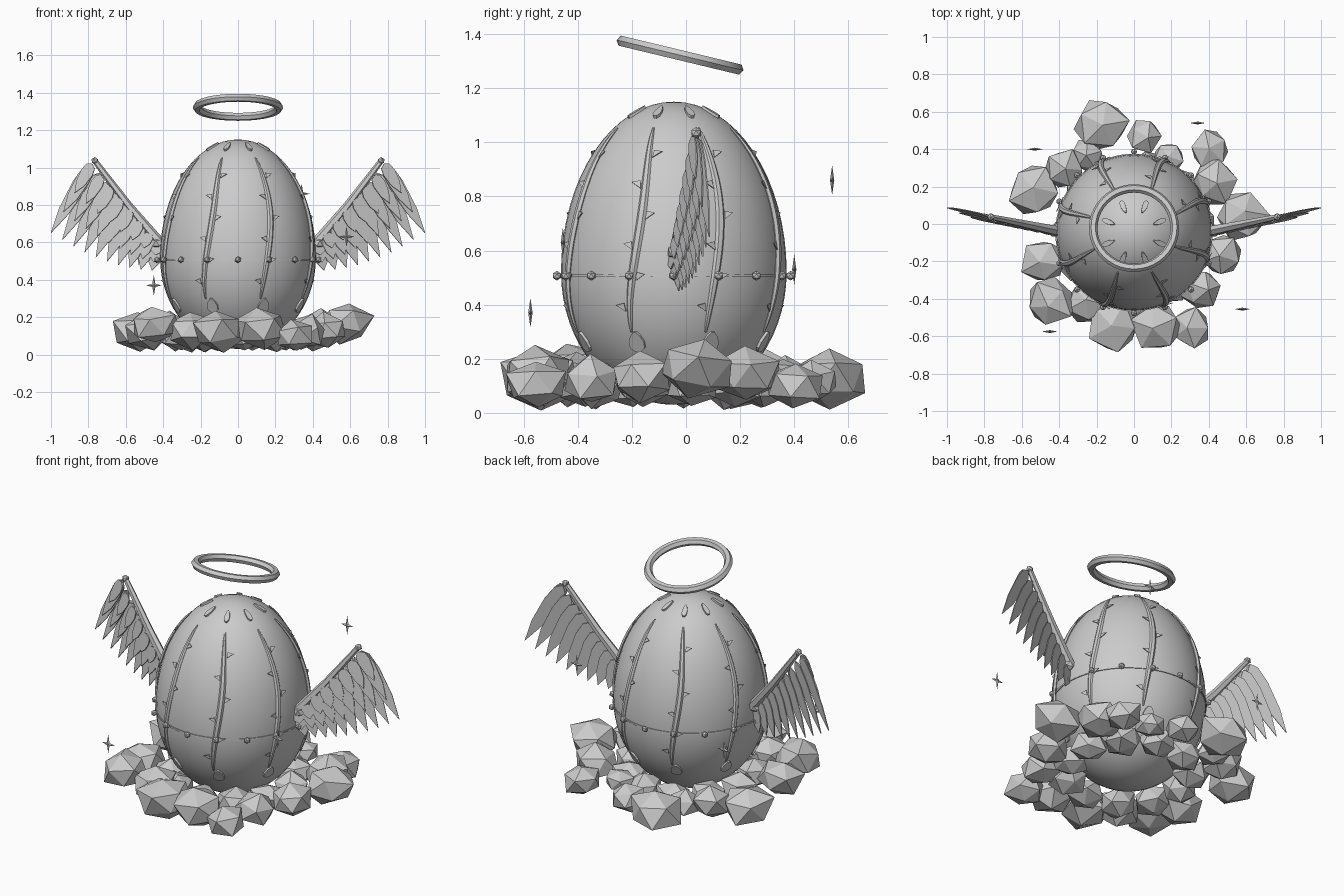
import bpy, bmesh, math, random
from math import sin, cos, pi, radians
from mathutils import Vector, Matrix

random.seed(4)
cube = bpy.data.objects.get("Cube")
if cube:
    bpy.data.objects.remove(cube, do_unlink=True)

grey = bpy.data.materials.new("stone grey")
grey.use_nodes = True
GREY = (0.6, 0.6, 0.6, 1)
grey.diffuse_color = GREY
grey.node_tree.nodes["Principled BSDF"].inputs["Base Color"].default_value = GREY

CY, RAD, MID, TOP, BOTTOM = -0.045, 0.417, 0.52, 1.15, 0.03


def finish(name, bm, smooth=False):
    bmesh.ops.recalc_face_normals(bm, faces=bm.faces)
    mesh = bpy.data.meshes.new(name)
    bm.to_mesh(mesh)
    bm.free()
    mesh.materials.append(grey)
    ob = bpy.data.objects.new(name, mesh)
    bpy.context.collection.objects.link(ob)
    if smooth:
        bpy.ops.object.select_all(action='DESELECT')
        ob.select_set(True)
        bpy.context.view_layer.objects.active = ob
        bpy.ops.object.shade_smooth_by_angle(angle=radians(40))
    return ob


def egg_radius(z):
    half = TOP - MID if z > MID else MID - BOTTOM
    return RAD * math.sqrt(max(0, 1 - ((z - MID) / half) ** 2))


def on_egg(a, z, lift=0.0):
    """Point on the shell, with the outward, sideways and upward directions there."""
    def point(h):
        return Vector((egg_radius(h) * sin(a), CY - egg_radius(h) * cos(a), h))
    side = Vector((cos(a), sin(a), 0))
    up = (point(z + 0.01) - point(z - 0.01)).normalized()
    out = side.cross(up).normalized()
    return point(z) + out * lift, out, side, up


def plate(bm, outline, origin, u, v, thick):
    """Thin slab with the given outline in the u, v plane."""
    n = u.cross(v).normalized() * thick / 2
    rings = [[bm.verts.new(origin + u * a + v * b + n * s) for a, b in outline] for s in (-1, 1)]
    bm.faces.new(rings[0][::-1])
    bm.faces.new(rings[1])
    for i in range(len(outline)):
        j = (i + 1) % len(outline)
        bm.faces.new((rings[0][i], rings[0][j], rings[1][j], rings[1][i]))


def ball(bm, centre, r):
    bmesh.ops.create_icosphere(bm, subdivisions=1, radius=r, matrix=Matrix.Translation(centre))


def tube(bm, path, radii, ups, sides=6, flat=1.0):
    """Sweep a polygon along a path; ups gives the flattened direction."""
    rings = []
    for i, p in enumerate(path):
        d = (path[min(i + 1, len(path) - 1)] - path[max(i - 1, 0)]).normalized()
        side = d.cross(ups[i]).normalized()
        up = side.cross(d)
        rings.append([bm.verts.new(p + radii[i] * (side * cos(2 * pi * k / sides)
                      + up * sin(2 * pi * k / sides) * flat)) for k in range(sides)])
    for a, b in zip(rings, rings[1:]):
        for k in range(sides):
            m = (k + 1) % sides
            bm.faces.new((a[k], a[m], b[m], b[k]))
    bm.faces.new(rings[0][::-1])
    bm.faces.new(rings[-1])


# Egg shell: a sphere stretched differently above and below its widest ring
bm = bmesh.new()
bmesh.ops.create_uvsphere(bm, u_segments=48, v_segments=32, radius=1)
for v in bm.verts:
    v.co = Vector((v.co.x * RAD, v.co.y * RAD + CY,
                   MID + v.co.z * (TOP - MID if v.co.z > 0 else MID - BOTTOM)))
finish("egg_shell", bm, True)

# Vines with leaves, and an oval pad above and below each
vines, leaves, pads = bmesh.new(), bmesh.new(), bmesh.new()
oval = [(cos(2 * pi * k / 10), sin(2 * pi * k / 10)) for k in range(10)]
leaf = [(0, -0.014), (0.036, 0.01), (0.004, 0.018)]
N = 24
for k in range(8):
    base = radians(22.5 + 45 * k)

    def angle(t):
        return base - 0.07 * cos(t * 4 + 0.3) + 0.03 * sin(k * 1.7)

    frames = [on_egg(angle(i / N), 0.3 + 0.75 * i / N, 0.004) for i in range(N + 1)]
    tube(vines, [f[0] for f in frames],
         [0.004 + 0.013 * sin(pi * i / N) ** 0.6 for i in range(N + 1)],
         [f[1] for f in frames], flat=0.7)
    for i in range(6):
        t = 0.12 + 0.15 * i
        p, out, side, up = on_egg(angle(t), 0.3 + 0.75 * t, 0.006)
        s = 1 if i % 2 else -1
        plate(leaves, leaf, p + side * s * 0.016, (side * s + out * 0.1).normalized(), up, 0.004)
    for z, w, h in ((1.11, 0.014, 0.04), (0.265, 0.03, 0.042)):
        p, out, side, up = on_egg(base, z, 0.002)
        plate(pads, [(a * w * (1 - 0.35 * b), b * h) for a, b in oval], p, side, up, 0.012)
finish("vines", vines, True)
finish("vine_leaves", leaves)
finish("oval_pads", pads)

# Waist band and its beads
bm = bmesh.new()
bands = [[bm.verts.new((r * sin(pi * i / 32), CY - r * cos(pi * i / 32), z)) for i in range(64)]
         for r, z in ((0.41, 0.502), (0.421, 0.502), (0.421, 0.512), (0.41, 0.512))]
for a, b in zip(bands, bands[1:] + bands[:1]):
    for i in range(64):
        j = (i + 1) % 64
        bm.faces.new((a[i], a[j], b[j], b[i]))
finish("waist_band", bm, True)
bm = bmesh.new()
for i in range(16):
    a = radians(22.5 * i)
    ball(bm, (0.432 * sin(a), CY - 0.432 * cos(a), 0.507), 0.018)
finish("waist_beads", bm)

# Halo: six-sided ring, tilted down towards the back
bm = bmesh.new()
rings = []
for i in range(40):
    a = 2 * pi * i / 40
    rings.append([bm.verts.new(((0.218 + 0.023 * cos(pi * k / 3)) * cos(a),
                                (0.218 + 0.023 * cos(pi * k / 3)) * sin(a),
                                0.022 * sin(pi * k / 3))) for k in range(6)])
for i in range(40):
    a, b = rings[i], rings[(i + 1) % 40]
    for k in range(6):
        m = (k + 1) % 6
        bm.faces.new((a[k], b[k], b[m], a[m]))
bm.transform(Matrix.Translation((0, -0.022, 1.322)) @ Matrix.Rotation(radians(-13.5), 4, 'X'))
finish("halo", bm, True)


# Wings: a bone with three overlapping rows of feathers
def wing_point(x, z, forward=0.0):
    return Vector((x, -0.035 + 0.21 * (x - 0.42) - forward, z))


blade = [(0, 0), (0.75, 0.08), (1, 0.3), (0.75, 0.68), (0, 1), (-0.75, 0.68), (-1, 0.3), (-0.75, 0.08)]
for label, s in (("left", 1), ("right", -1)):
    mirror = Matrix.Diagonal((s, 1, 1, 1))
    bm = bmesh.new()
    ends = [wing_point(0.41, 0.59), wing_point(0.58, 0.79), wing_point(0.765, 1.035)]
    tube(bm, ends, [0.028, 0.022, 0.015], [Vector((0, 1, 0))] * 3)
    ball(bm, ends[0] + Vector((0.02, 0, 0.005)), 0.034)
    ball(bm, ends[2], 0.021)
    bm.transform(mirror)
    finish(label + "_wing_bone", bm)
    bm = bmesh.new()
    for row, (reach, count, width) in enumerate(((1, 10, 0.043), (0.7, 9, 0.04), (0.42, 8, 0.036))):
        for i in range(count):
            t = i / (count - 1)
            root = wing_point(0.43 + 0.35 * t, 0.59 + 0.43 * t, 0.01 * row)
            tip = wing_point(0.46 + 0.54 * t, 0.45 + 0.2 * t ** 1.8, 0.016 * row)
            v = (tip - root) * reach
            u = (v.cross(Vector((0, 1, 0))).normalized() + Vector((0, 0.4, 0))).normalized()
            plate(bm, [(a * width, b) for a, b in blade], root, u, v, 0.005)
    bm.transform(mirror)
    finish(label + "_wing_feathers", bm)

# Rocks heaped round the foot: x, y, size, height of centre
rocks = [(-0.17, 0.53, 0.145, 0.13), (0.05, 0.47, 0.09, 0.12), (0.4, 0.4, 0.1, 0.1),
         (-0.53, 0.18, 0.14, 0.12), (-0.37, 0.29, 0.11, 0.14), (0.43, 0.22, 0.12, 0.14),
         (0.57, 0.04, 0.14, 0.17), (0.47, -0.17, 0.12, 0.13), (0.36, -0.35, 0.11, 0.12),
         (0.3, -0.55, 0.11, 0.1), (0.12, -0.54, 0.13, 0.14), (-0.1, -0.54, 0.14, 0.13),
         (-0.45, -0.42, 0.13, 0.16), (-0.48, -0.2, 0.12, 0.13), (-0.25, -0.42, 0.12, 0.13),
         (0.19, 0.36, 0.08, 0.14), (-0.25, 0.37, 0.09, 0.13)]
for i in range(11):
    a = 2 * pi * (i + 0.4) / 11
    rocks.append((0.34 * sin(a), CY + 0.34 * cos(a), 0.1, 0.1))
bm = bmesh.new()
for x, y, r, z in rocks:
    stone = bmesh.ops.create_icosphere(bm, subdivisions=1, radius=r * 1.06)["verts"]
    turn = Matrix.Rotation(random.uniform(0, 6), 3, 'Z') @ Matrix.Rotation(random.uniform(0, 0.3), 3, 'X')
    for v in stone:
        p = turn @ (v.co * random.uniform(0.85, 1.13))
        v.co = Vector((x + p.x, y + p.y, max(0, z + p.z * 0.8)))
finish("rocks", bm)

# Four-pointed sparkles floating around
bm = bmesh.new()
for place in ((-0.45, -0.575, 0.37), (0.34, 0.54, 0.86), (-0.53, 0.4, 0.53), (0.58, -0.455, 0.63)):
    c = Vector(place)
    rim = []
    for k in range(8):
        r = 0.012 if k % 2 else (0.042 if k % 4 == 0 else 0.055)
        rim.append(bm.verts.new(c + Vector((r * cos(k * pi / 4), 0, r * sin(k * pi / 4)))))
    for y in (-0.008, 0.008):
        hub = bm.verts.new(c + Vector((0, y, 0)))
        for k in range(8):
            bm.faces.new((hub, rim[k], rim[(k + 1) % 8]))
finish("sparkles", bm)
